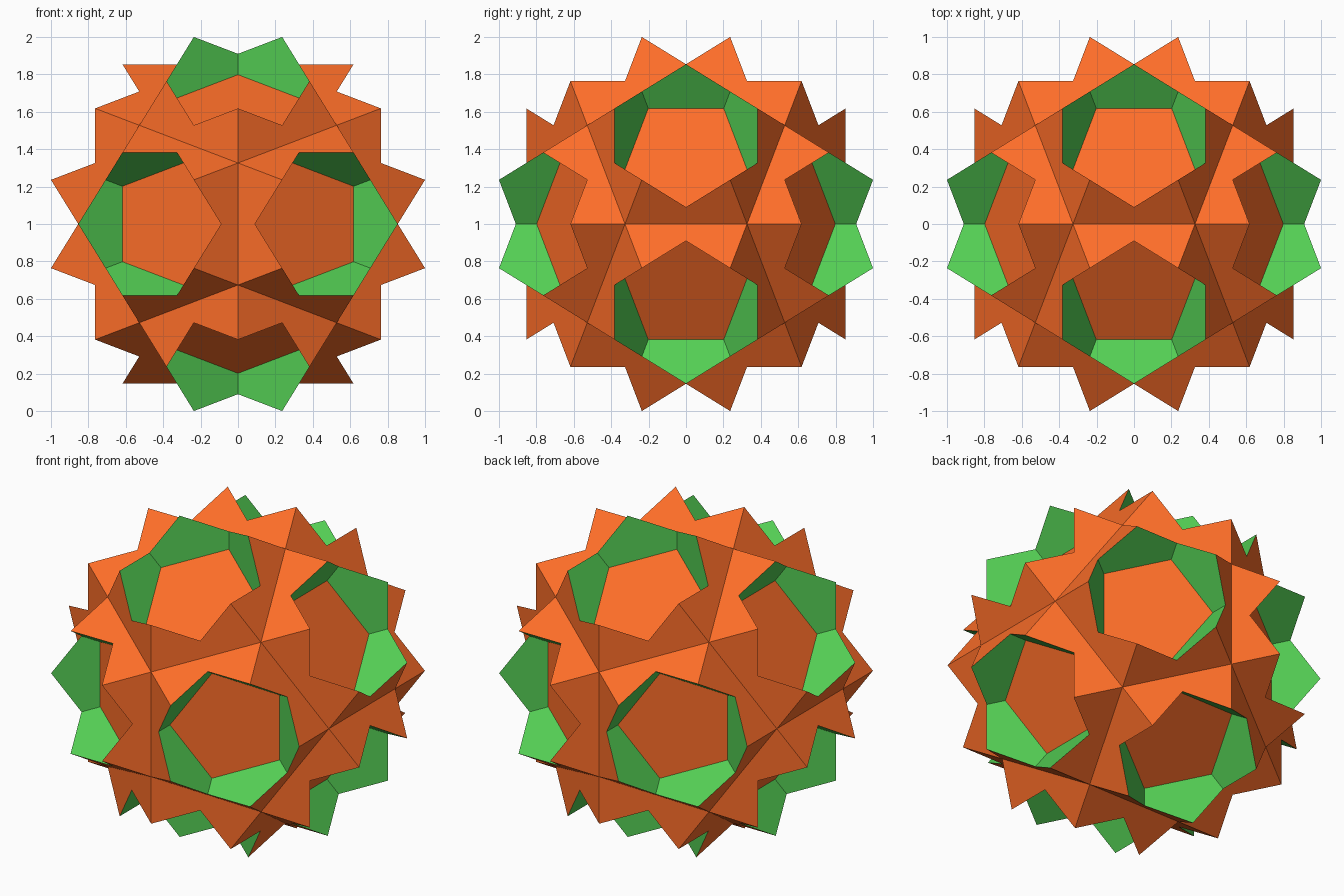
import bpy, bmesh
from math import sin, cos, pi, sqrt
from mathutils import Vector

if "Cube" in bpy.data.objects:
    bpy.data.objects.remove(bpy.data.objects["Cube"])

PHI = (1 + sqrt(5)) / 2
L = sqrt(PHI + 2)
CENTRE = Vector((0, 0, 1))


def axes():
    """Twelve five-fold axes, each with a direction in its face plane."""
    for s in (1, -1):
        for t in (1, -1):
            n, u = (PHI * s, 0, t), (s, 0, -PHI * t)
            for _ in range(3):
                yield Vector(n) / L, Vector(u) / L
                n, u = (n[2], n[0], n[1]), (u[2], u[0], u[1])


def build(name, color, height, radii, count, start):
    """One flat polygon across each axis; radii alternate around it."""
    bm = bmesh.new()
    for n, u in axes():
        v = n.cross(u)
        pts = []
        for i in range(count):
            a = start + 2 * pi * i / count
            r = radii[i % len(radii)]
            pts.append(bm.verts.new(CENTRE + n * height + (u * cos(a) + v * sin(a)) * r))
        bm.faces.new(pts)
    bm.normal_update()
    bmesh.ops.triangulate(bm, faces=bm.faces[:])
    me = bpy.data.meshes.new(name)
    bm.to_mesh(me)
    bm.free()
    mat = bpy.data.materials.new(name + "_color")
    mat.diffuse_color = color
    mat.use_nodes = True
    mat.node_tree.nodes["Principled BSDF"].inputs["Base Color"].default_value = mat.diffuse_color
    me.materials.append(mat)
    bpy.context.collection.objects.link(bpy.data.objects.new(name, me))


# Ten-pointed star faces
tip = 2 / PHI**2
notch = tip * cos(0.3 * pi) / cos(0.2 * pi)
build("star_faces", (1.0, 0.157, 0.022, 1), (1 + PHI**-2) / L, (tip, notch), 20, pi / 10)

# Large pentagons that form the walls of the hollows
build("pentagon_faces", (0.089, 0.62, 0.089, 1), PHI**-4 / L, (2 / L,), 5, 0)
